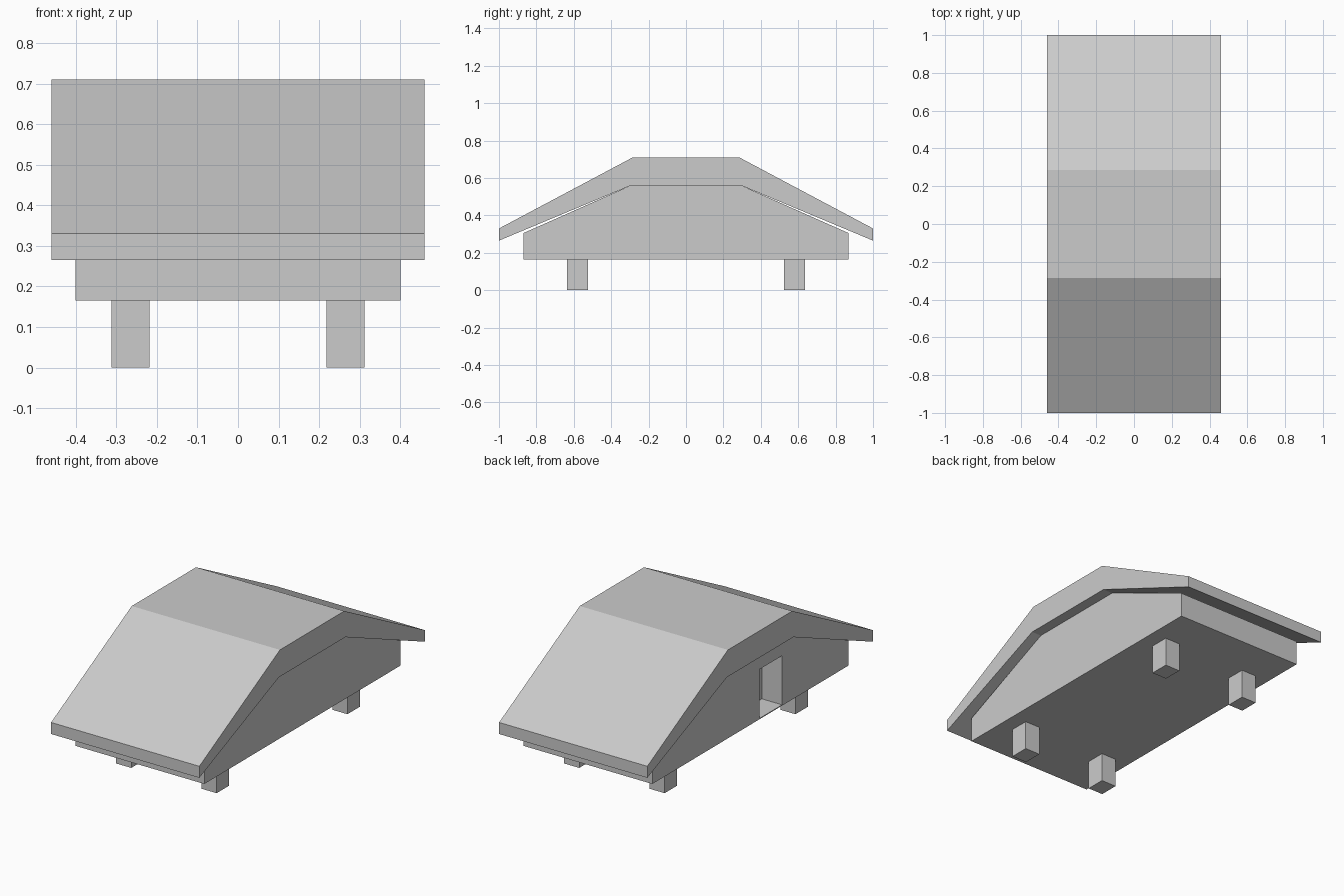
import bpy
import bmesh

if "Cube" in bpy.data.objects:
    bpy.data.objects.remove(bpy.data.objects["Cube"])


def extrude_profile(name, pts, half_width):
    """Prism along x from a (y, z) profile."""
    bm = bmesh.new()
    face = bm.faces.new([bm.verts.new((-half_width, y, z)) for y, z in pts])
    ext = bmesh.ops.extrude_face_region(bm, geom=[face])
    verts = [g for g in ext["geom"] if isinstance(g, bmesh.types.BMVert)]
    bmesh.ops.translate(bm, verts=verts, vec=(2 * half_width, 0, 0))
    bmesh.ops.recalc_face_normals(bm, faces=bm.faces[:])
    mesh = bpy.data.meshes.new(name)
    bm.to_mesh(mesh)
    bm.free()
    obj = bpy.data.objects.new(name, mesh)
    bpy.context.collection.objects.link(obj)
    return obj


def box(name, lo, hi):
    """Axis-aligned box between two corners."""
    bpy.ops.mesh.primitive_cube_add(size=1, location=[(a + b) / 2 for a, b in zip(lo, hi)])
    obj = bpy.context.object
    obj.name = name
    obj.scale = [b - a for a, b in zip(lo, hi)]
    bpy.ops.object.transform_apply(location=False, rotation=False, scale=True)
    return obj


def mirrored(half):
    """Mirror an open half profile (y > 0) to -y."""
    return half + [(-y, z) for y, z in reversed(half)]


# Roof slab with a flat ridge and sloping eaves
outer = [(1.0, 0.33), (0.285, 0.71)]
inner = [(-0.295, 0.56), (-1.0, 0.265)]
extrude_profile("roof", mirrored(outer) + [(-1.0, 0.265), (-0.295, 0.56),
                                           (0.295, 0.56), (1.0, 0.265)], 0.46)

# House body under the roof
body = extrude_profile("house_body", mirrored([(0.87, 0.165), (0.87, 0.305), (0.295, 0.56)]), 0.40)

# Doorway recess in the left wall
cutter = box("doorway_cutter", (-0.5, -0.28, 0.17), (-0.275, -0.08, 0.445))
cutter.hide_render = True
cutter.hide_viewport = True
cutter.display_type = 'WIRE'
cut = body.modifiers.new("doorway", 'BOOLEAN')
cut.operation = 'DIFFERENCE'
cut.solver = 'EXACT'
cut.object = cutter

# Four short posts
for sx, side in ((-1, "left"), (1, "right")):
    for sy, end in ((-1, "front"), (1, "back")):
        cx, cy = sx * 0.265, sy * 0.58
        box(f"{end}_{side}_post", (cx - 0.047, cy - 0.055, 0), (cx + 0.047, cy + 0.055, 0.168))
